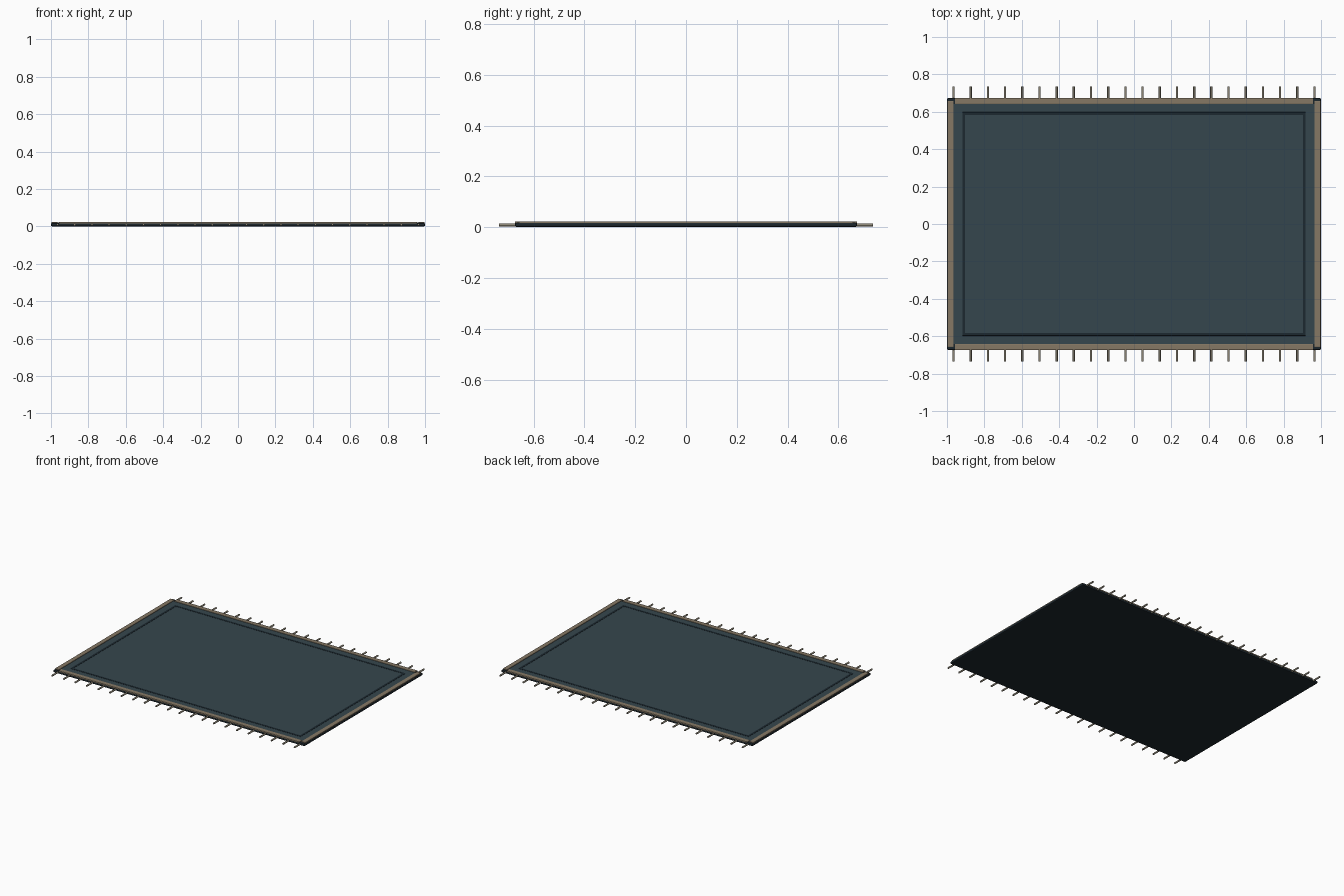
import bpy
from math import radians

if "Cube" in bpy.data.objects:
    bpy.data.objects.remove(bpy.data.objects["Cube"])


def material(name, rgb):
    m = bpy.data.materials.new(name)
    m.diffuse_color = (*rgb, 1)
    m.use_nodes = True
    m.node_tree.nodes["Principled BSDF"].inputs["Base Color"].default_value = m.diffuse_color
    return m


dark = material("dark_backing", (0.012, 0.02, 0.026))
slate = material("slate_pile", (0.036, 0.062, 0.075))
tan = material("tan_border", (0.24, 0.19, 0.13))
line_mat = material("inset_line", (0.012, 0.022, 0.03))
thread = material("fringe_thread", (0.28, 0.25, 0.19))


def box(name, centre, size, mat, bevel):
    bpy.ops.mesh.primitive_cube_add(size=1, location=centre)
    ob = bpy.context.object
    ob.name = name
    ob.scale = size
    bpy.ops.object.transform_apply(location=False, rotation=False, scale=True)
    ob.data.materials.append(mat)
    mod = ob.modifiers.new("soft_edges", 'BEVEL')
    mod.width = bevel
    mod.segments = 2
    return ob


# Backing slab and woven field
box("rug_backing", (0, 0, 0.009), (2.0, 1.346, 0.018), dark, 0.006)
box("rug_field", (0, 0, 0.0165), (1.93, 1.285, 0.007), slate, 0.001)

# Raised border strips and thin inset lines on each side
for s, side in ((-1, "front"), (1, "back")):
    box(f"border_{side}", (0, s * 0.657, 0.0188), (1.916, 0.032, 0.009), tan, 0.002)
    box(f"inset_line_{side}", (0, s * 0.59, 0.0195), (1.836, 0.015, 0.004), line_mat, 0.001)
for s, side in ((-1, "left"), (1, "right")):
    box(f"border_{side}", (s * 0.981, 0, 0.0188), (0.032, 1.316, 0.009), tan, 0.002)
    box(f"inset_line_{side}", (s * 0.91, 0, 0.0195), (0.015, 1.19, 0.004), line_mat, 0.001)

# Fringe along both short-facing edges
COUNT = 22
for s, side in ((-1, "front"), (1, "back")):
    for i in range(COUNT):
        x = -0.965 + 1.93 * i / (COUNT - 1)
        bpy.ops.mesh.primitive_cylinder_add(
            vertices=8, radius=0.006, depth=0.063,
            location=(x, s * 0.7045, 0.009), rotation=(radians(90), 0, 0))
        ob = bpy.context.object
        ob.name = f"fringe_{side}_{i + 1}"
        ob.data.materials.append(thread)
        bpy.ops.object.shade_smooth_by_angle(angle=radians(50))
